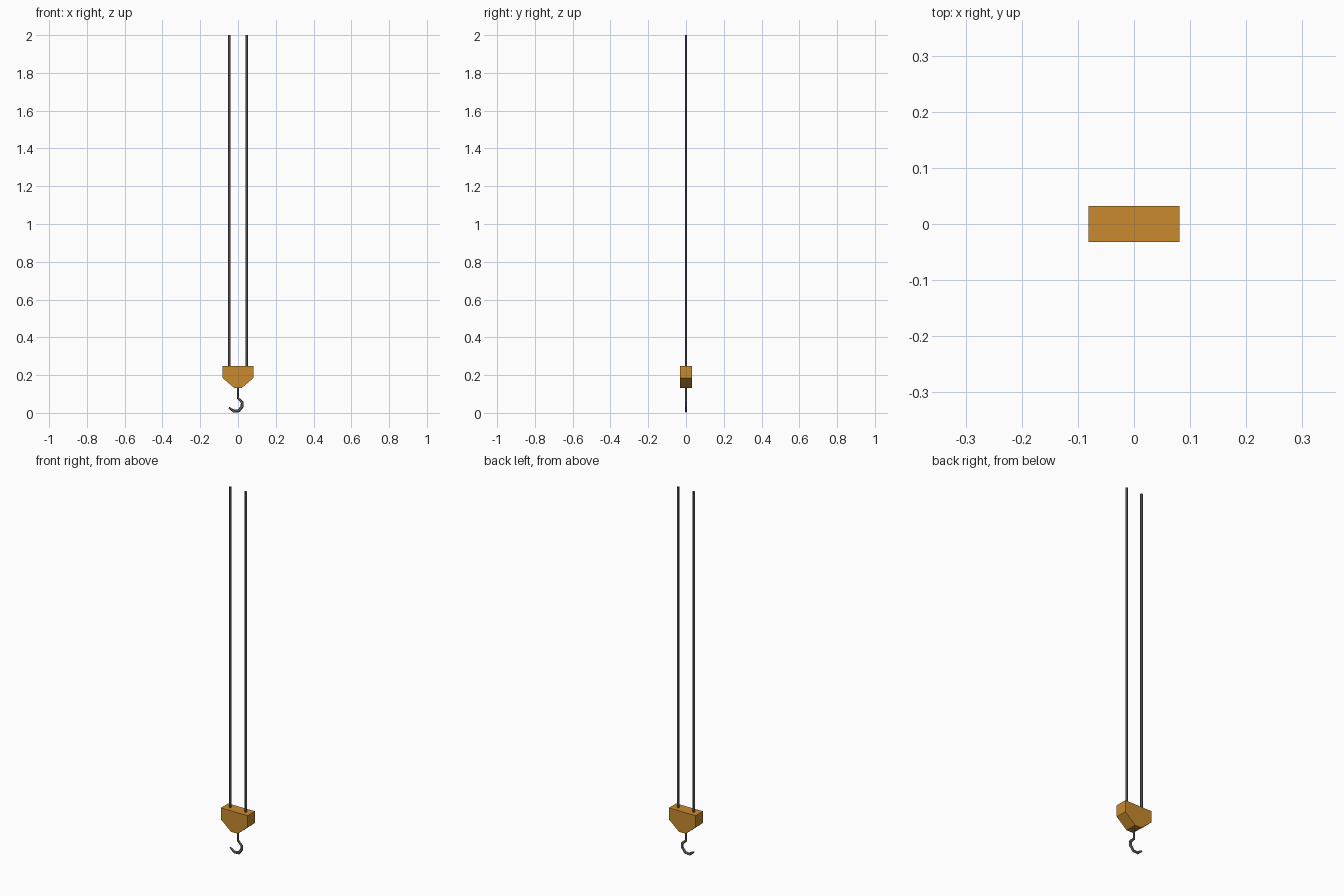
import bpy, bmesh, math
from mathutils import Vector

if "Cube" in bpy.data.objects:
    bpy.data.objects.remove(bpy.data.objects["Cube"])


def material(name, rgb):
    m = bpy.data.materials.new(name)
    m.diffuse_color = (*rgb, 1)
    m.use_nodes = True
    m.node_tree.nodes["Principled BSDF"].inputs["Base Color"].default_value = m.diffuse_color
    return m


ORANGE = material("orange paint", (0.58, 0.255, 0.028))
STEEL = material("grey steel", (0.16, 0.16, 0.165))
CABLE = material("dark grey cable", (0.12, 0.12, 0.125))


def finish(bm, name, mat):
    bmesh.ops.recalc_face_normals(bm, faces=bm.faces)
    me = bpy.data.meshes.new(name)
    bm.to_mesh(me)
    bm.free()
    me.materials.append(mat)
    ob = bpy.data.objects.new(name, me)
    bpy.context.collection.objects.link(ob)
    return ob


def tube(name, path, mat, sides, cap):
    """Sweep a polygon along (x, z, radius_in_plane, radius_y) points."""
    bm = bmesh.new()
    pts = [Vector((p[0], 0, p[1])) for p in path]
    rings = []
    for i, p in enumerate(pts):
        a = (p - pts[i - 1]).normalized() if i else None
        b = (pts[i + 1] - p).normalized() if i < len(pts) - 1 else None
        t = ((a or b) + (b or a)).normalized()
        miter = 1 / max(0.5, t.dot(a or b))
        n = Vector((-t.z, 0, t.x))
        rn, ry = path[i][2] * miter, path[i][3]
        ring = []
        for k in range(sides):
            ang = 2 * math.pi * k / sides
            ring.append(bm.verts.new(p + n * rn * math.cos(ang)
                                     + Vector((0, ry * math.sin(ang), 0))))
        rings.append(ring)
    for r0, r1 in zip(rings, rings[1:]):
        for k in range(sides):
            j = (k + 1) % sides
            bm.faces.new((r0[k], r0[j], r1[j], r1[k]))
    if cap:
        bm.faces.new(rings[0])
        bm.faces.new(rings[-1])
    return finish(bm, name, mat)


# Pulley block: tapered profile extruded front to back
half = [(0.081, 0.247), (0.081, 0.184), (0.02, 0.132)]
profile = half + [(-x, z) for x, z in reversed(half)]
bm = bmesh.new()
face = bm.faces.new([bm.verts.new((x, -0.032, z)) for x, z in profile])
ext = bmesh.ops.extrude_face_region(bm, geom=[face])
bmesh.ops.translate(bm, vec=(0, 0.064, 0),
                    verts=[v for v in ext["geom"] if isinstance(v, bmesh.types.BMVert)])
finish(bm, "pulley_block", ORANGE)

# Two hoist cables, open-ended
for side, x in (("left", -0.047), ("right", 0.046)):
    tube(side + "_cable", [(x, 0.24, 0.007, 0.007), (x, 2.0, 0.007, 0.007)],
         CABLE, 6, False)

# Hook: shank and faceted bend, tapering to the tip
hook = [(0, 0.14, 0.006, 0.006), (0, 0.078, 0.006, 0.006),
        (0.022, 0.056, 0.007, 0.006), (0.022, 0.034, 0.008, 0.006),
        (0.004, 0.0115, 0.008, 0.006), (-0.022, 0.009, 0.008, 0.006),
        (-0.048, 0.028, 0.004, 0.004)]
tube("hook", hook, STEEL, 6, True)
